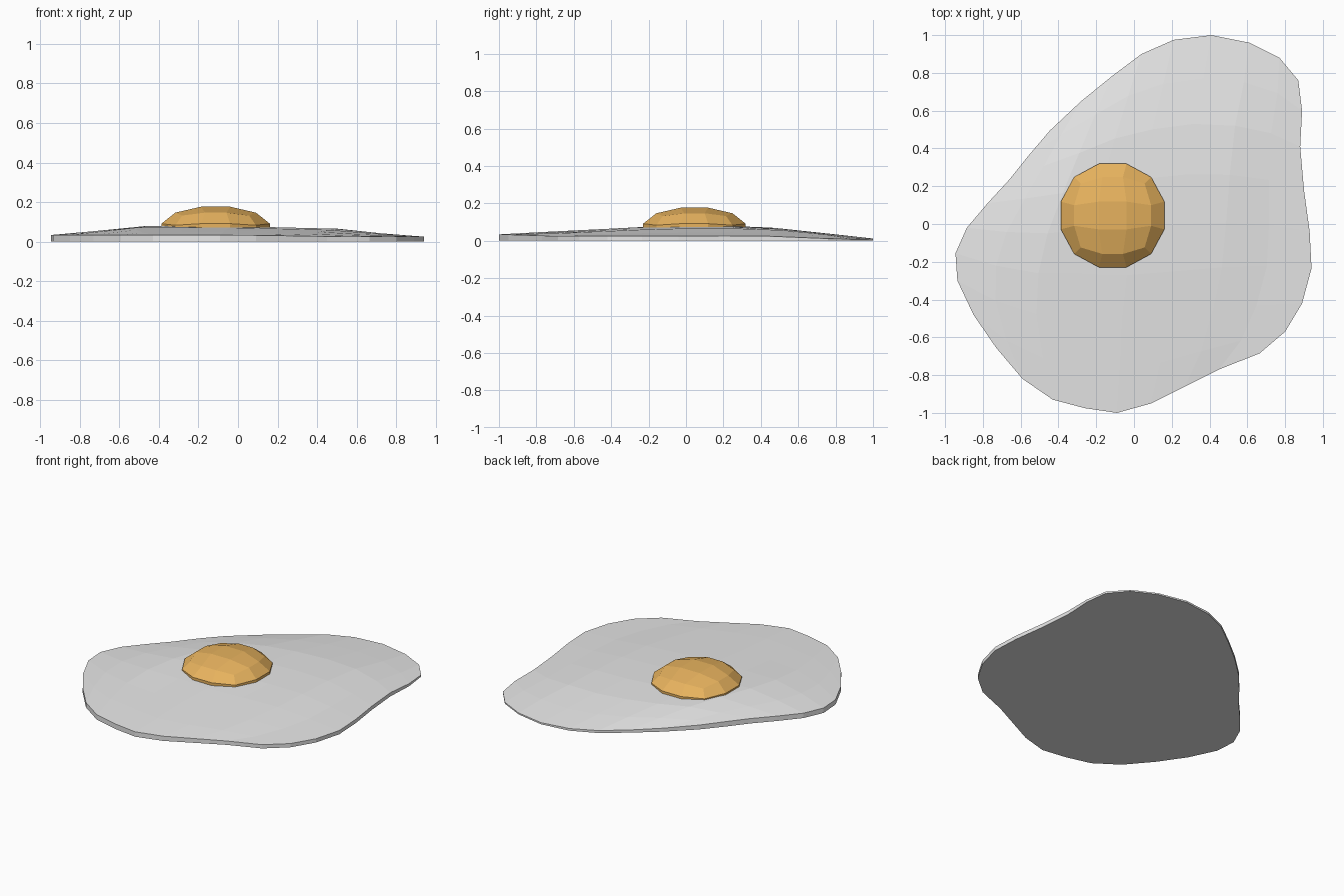
import bpy, bmesh, math
from mathutils import Vector

cube = bpy.data.objects.get("Cube")
if cube:
    bpy.data.objects.remove(cube)


def material(name, rgb):
    m = bpy.data.materials.new(name)
    m.use_nodes = True
    m.diffuse_color = (*rgb, 1)
    m.node_tree.nodes["Principled BSDF"].inputs["Base Color"].default_value = (*rgb, 1)
    return m


def add_object(name, bm, mat):
    bmesh.ops.recalc_face_normals(bm, faces=bm.faces)
    me = bpy.data.meshes.new(name)
    bm.to_mesh(me)
    bm.free()
    me.materials.append(mat)
    ob = bpy.data.objects.new(name, me)
    bpy.context.collection.objects.link(ob)
    return ob


# Egg white: four boundary runs of eight edges, blended into a grid
N = 8
right = [(.87, .76), (.89, .6), (.88, .41), (.9, .18), (.93, -.04), (.94, -.235), (.89, -.42), (.8, -.57)]
front = [(.665, -.685), (.45, -.77), (.27, -.86), (.09, -.95), (-.09, -1), (-.26, -.975), (-.43, -.93), (-.59, -.82)]
left = [(-.73, -.655), (-.85, -.48), (-.935, -.3), (-.945, -.155), (-.885, -.02), (-.775, .11), (-.66, .235), (-.56, .36)]
back = [(-.445, .495), (-.28, .65), (-.12, .78), (.04, .9), (.21, .975), (.41, 1), (.61, .96), (.77, .88)]
runs = [right, front, left, back]
runs = [[Vector(p) for p in run + [runs[(k + 1) % 4][0]]] for k, run in enumerate(runs)]
right, front, left, back = runs[0][::-1], runs[1][::-1], runs[2], runs[3]


def blend(i, j):
    u, v = i / N, j / N
    sides = left[j] * (1 - u) + right[j] * u + front[i] * (1 - v) + back[i] * v
    corners = (front[0] * (1 - u) + front[N] * u) * (1 - v) + (back[0] * (1 - u) + back[N] * u) * v
    return sides - corners


def height(p, i, j):
    u, v = i / N, j / N
    rim = .034 - .008 * max(0, min(1, p.x * 2)) - .016 * max(0, min(1, (p.y - .4) * 2.5))
    plateau = .08 - .024 * max(0, p.x + .1)
    rise = min(1, 4 * u, 4 * (1 - u)) * min(1, 2.2 * v, 3.2 * (1 - v))
    return rim + (plateau - rim) * rise


bm = bmesh.new()
grid = {}
for i in range(N + 1):
    for j in range(N + 1):
        p = blend(i, j)
        grid[i, j] = bm.verts.new((p.x, p.y, height(p, i, j)))
for i in range(N):
    for j in range(N):
        bm.faces.new((grid[i, j], grid[i + 1, j], grid[i + 1, j + 1], grid[i, j + 1]))

# Vertical rim and flat underside
rim_edges = [e for e in bm.edges if e.is_boundary]
ext = bmesh.ops.extrude_edge_only(bm, edges=rim_edges)["geom"]
for v in ext:
    if isinstance(v, bmesh.types.BMVert):
        v.co.z = 0
bmesh.ops.contextual_create(bm, geom=[e for e in ext if isinstance(e, bmesh.types.BMEdge)])
add_object("egg_white", bm, material("cooked white", (.8, .8, .8)))

# Yolk: flattened rounded cube with three even cuts per side, open below
bm = bmesh.new()
bmesh.ops.create_cube(bm, size=2)
bmesh.ops.subdivide_edges(bm, edges=bm.edges[:], cuts=2, use_grid_fill=True)
for v in bm.verts:
    n = Vector([math.tan(c * math.pi / 4) for c in v.co]).normalized()
    v.co = (n.x * .293 - .113, n.y * .293 + .045, n.z * .125 + .06)
bmesh.ops.delete(bm, geom=[v for v in bm.verts if v.co.z < .02], context='VERTS')
add_object("yolk", bm, material("golden yolk", (1, .56, .14)))
